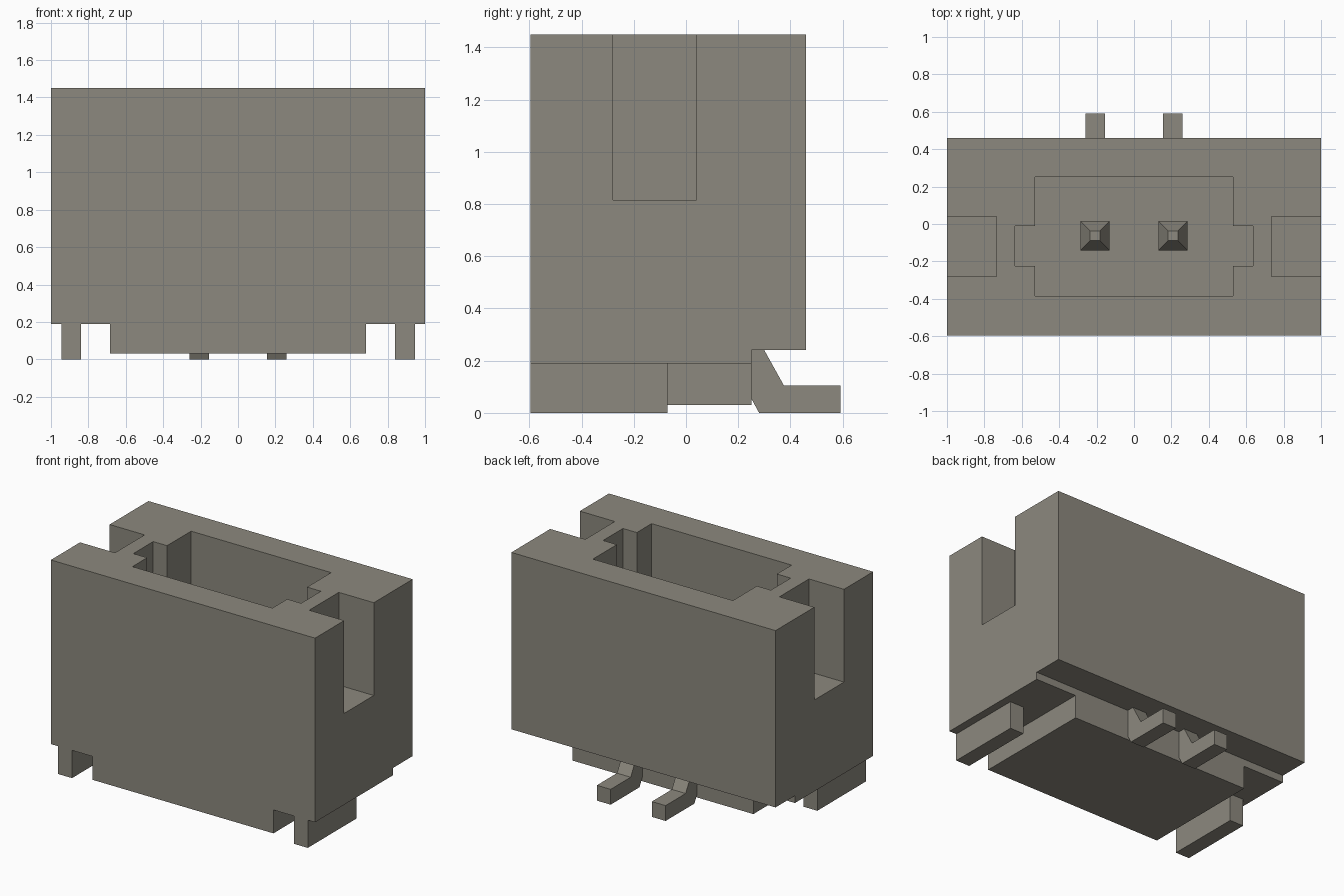
import bpy, bmesh
from mathutils import Vector

cube = bpy.data.objects.get("Cube")
if cube:
    bpy.data.objects.remove(cube, do_unlink=True)

# One flat colour for the whole connector
grey = bpy.data.materials.new("warm grey")
grey.use_nodes = True
colour = (0.265, 0.25, 0.21, 1)
grey.diffuse_color = colour
bsdf = next(n for n in grey.node_tree.nodes if n.type == 'BSDF_PRINCIPLED')
bsdf.inputs["Base Color"].default_value = colour


def add_object(name, bm):
    bmesh.ops.recalc_face_normals(bm, faces=bm.faces)
    mesh = bpy.data.meshes.new(name)
    bm.to_mesh(mesh)
    bm.free()
    mesh.materials.append(grey)
    obj = bpy.data.objects.new(name, mesh)
    bpy.context.collection.objects.link(obj)
    return obj


def prism(name, points, offset):
    """Extrude a closed outline of 3D points along an offset."""
    bm = bmesh.new()
    face = bm.faces.new([bm.verts.new(p) for p in points])
    made = bmesh.ops.extrude_face_region(bm, geom=[face])["geom"]
    verts = [v for v in made if isinstance(v, bmesh.types.BMVert)]
    bmesh.ops.translate(bm, verts=verts, vec=Vector(offset))
    return add_object(name, bm)


def box(name, x0, x1, y0, y1, z0, z1):
    outline = [(x0, y0, z0), (x1, y0, z0), (x1, y1, z0), (x0, y1, z0)]
    return prism(name, outline, (0, 0, z1 - z0))


def side_prism(name, x0, x1, profile):
    """Extrude a (y, z) side profile across x."""
    return prism(name, [(x0, y, z) for y, z in profile], (x1 - x0, 0, 0))


def combine(target, tool, operation):
    mod = target.modifiers.new("combine", 'BOOLEAN')
    mod.operation = operation
    mod.solver = 'EXACT'
    mod.object = tool
    bpy.context.view_layer.objects.active = target
    bpy.ops.object.modifier_apply(modifier=mod.name)
    bpy.data.objects.remove(tool, do_unlink=True)


# Housing with the stepped underside
housing = side_prism("housing", -1, 1, [
    (-0.595, 0.19), (0.25, 0.19), (0.25, 0.24),
    (0.46, 0.24), (0.46, 1.45), (-0.595, 1.45)])
base = box("base", -0.685, 0.685, -0.595, 0.25, 0.03, 0.19)
combine(housing, base, 'UNION')

# Mating cavity with a key notch at each end
FLOOR = 0.38
half = [(0.53, -0.385), (0.53, -0.225), (0.635, -0.225),
        (0.635, -0.01), (0.53, -0.01), (0.53, 0.25)]
outline = half + [(-x, y) for x, y in reversed(half)]
cavity = prism("cavity_cutter", [(x, y, FLOOR) for x, y in outline], (0, 0, 1.3))
combine(housing, cavity, 'DIFFERENCE')

# Open slots in both end walls
for s in (-1, 1):
    xs = sorted((s * 0.735, s * 1.2))
    slot = box("slot_cutter", *xs, -0.28, 0.04, 0.815, 1.6)
    combine(housing, slot, 'DIFFERENCE')

for side, s in (("left", 1), ("right", -1)):
    # Solder tab under each end
    xs = sorted((s * 0.84, s * 0.945))
    box(side + "_solder_tab", *xs, -0.595, -0.07, 0, 0.19)

    # Contact pin with a tapered tip
    pin_top, tip_start = 1.08, 0.96
    bm = bmesh.new()
    centre, rings = Vector((s * 0.208, -0.063, 0)), []
    for r, z in ((0.078, FLOOR - 0.05), (0.078, tip_start), (0.026, pin_top)):
        rings.append([bm.verts.new(centre + Vector((a * r, b * r, z)))
                      for a, b in ((-1, -1), (1, -1), (1, 1), (-1, 1))])
    for low, high in zip(rings, rings[1:]):
        for i in range(4):
            j = (i + 1) % 4
            bm.faces.new((low[i], low[j], high[j], high[i]))
    bm.faces.new(rings[0])
    bm.faces.new(rings[-1])
    add_object(side + "_contact_pin", bm)

    # Bent solder lead behind the base
    xs = sorted((s * 0.156, s * 0.26))
    side_prism(side + "_solder_lead", *xs, [
        (0.28, 0), (0.592, 0), (0.592, 0.105), (0.375, 0.105),
        (0.30, 0.24), (0.25, 0.24), (0.25, 0.055)])
